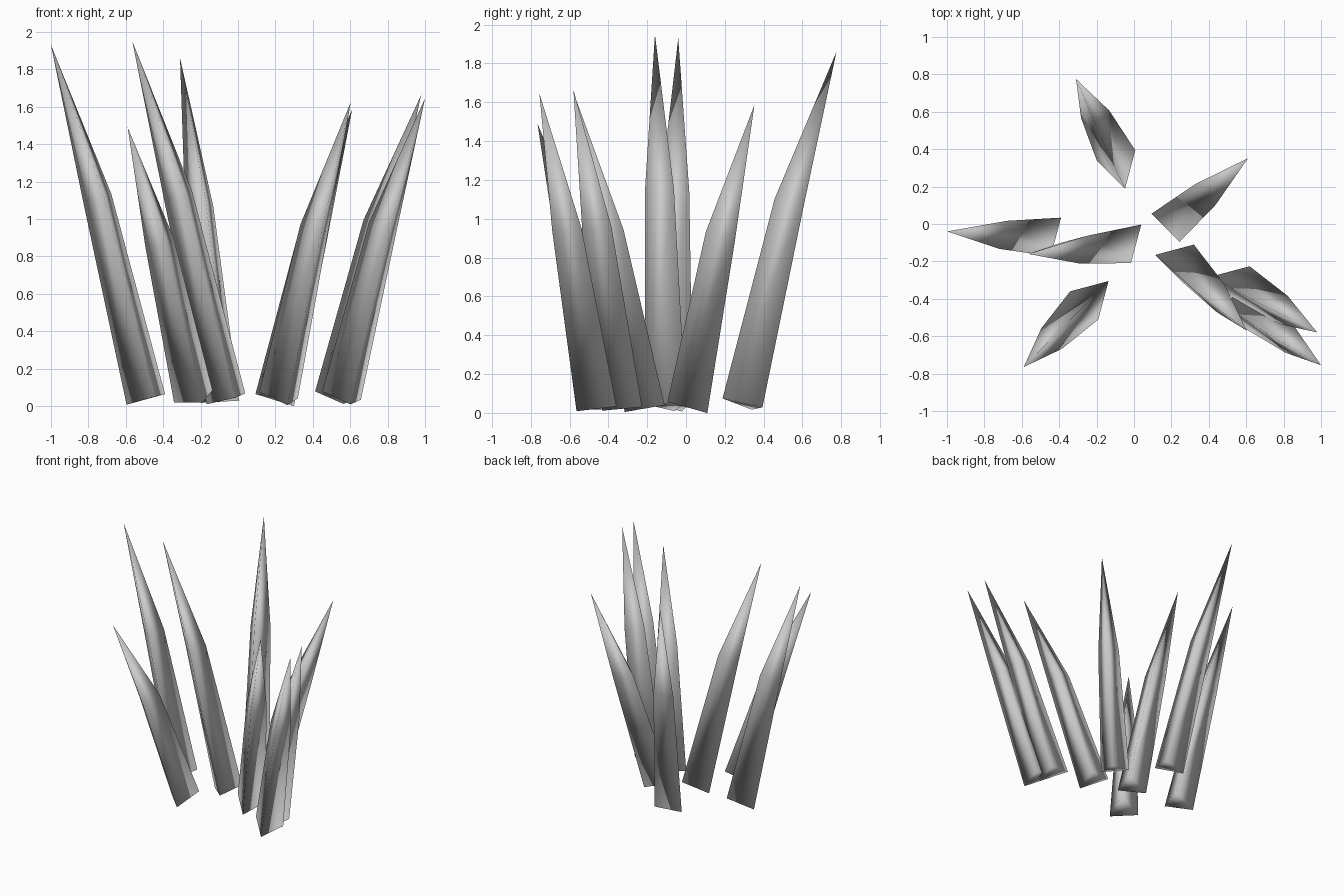
import bpy
import bmesh
from math import radians
from mathutils import Vector, Matrix

cube = bpy.data.objects.get("Cube")
if cube:
    bpy.data.objects.remove(cube, do_unlink=True)

# One plain grey for every blade
GREY = (0.6, 0.6, 0.6, 1.0)
grey = bpy.data.materials.new("plain grey")
grey.use_nodes = True
grey.diffuse_color = GREY
grey.node_tree.nodes["Principled BSDF"].inputs["Base Color"].default_value = GREY

BASE_RADIUS, MID_RADIUS = 0.123, 0.09
BASE_Z = 0.04
SPIN = radians(45)


def make_blade(name, root, tip):
    """Three-sided leaning spike: base ring, narrower middle ring, pointed tip."""
    root, tip = Vector((*root, BASE_Z)), Vector(tip)
    lean = tip - root
    middle = root + Vector((lean.x * 0.505, lean.y * 0.505, lean.z * 0.57))
    bm = bmesh.new()

    def ring(centre, radius):
        verts = []
        for i in range(3):
            spoke = Matrix.Rotation(SPIN + i * radians(120), 3, "Z") @ Vector((radius, 0, 0))
            spoke.z = -spoke.dot(lean) / lean.z  # keep the ring square to the lean
            verts.append(bm.verts.new(centre + spoke))
        return verts

    low, mid, top = ring(root, BASE_RADIUS), ring(middle, MID_RADIUS), bm.verts.new(tip)
    bm.faces.new(low[::-1])
    for i in range(3):
        j = (i + 1) % 3
        bm.faces.new((low[i], low[j], mid[j], mid[i]))
        bm.faces.new((mid[i], mid[j], top))
    for face in bm.faces:
        face.smooth = True
    bm.normal_update()
    mesh = bpy.data.meshes.new(name)
    bm.to_mesh(mesh)
    bm.free()
    mesh.materials.append(grey)
    blade = bpy.data.objects.new(name, mesh)
    bpy.context.collection.objects.link(blade)


# Clump of blades: root position, tip position
BLADES = {
    "far_right_blade": ((-0.477, -0.053), (-1.0, -0.04, 1.93)),
    "back_blade": ((-0.08, 0.307), (-0.31, 0.775, 1.86)),
    "centre_blade": ((-0.048, -0.09), (-0.565, -0.16, 1.95)),
    "front_right_blade": ((-0.223, -0.392), (-0.59, -0.765, 1.49)),
    "back_left_blade": ((0.212, 0.023), (0.61, 0.352, 1.585)),
    "inner_left_blade": ((0.233, -0.197), (0.603, -0.57, 1.625)),
    "middle_left_blade": ((0.531, -0.313), (0.98, -0.58, 1.665)),
    "front_left_blade": ((0.57, -0.445), (1.0, -0.755, 1.645)),
}
for name, (root, tip) in BLADES.items():
    make_blade(name, root, tip)
